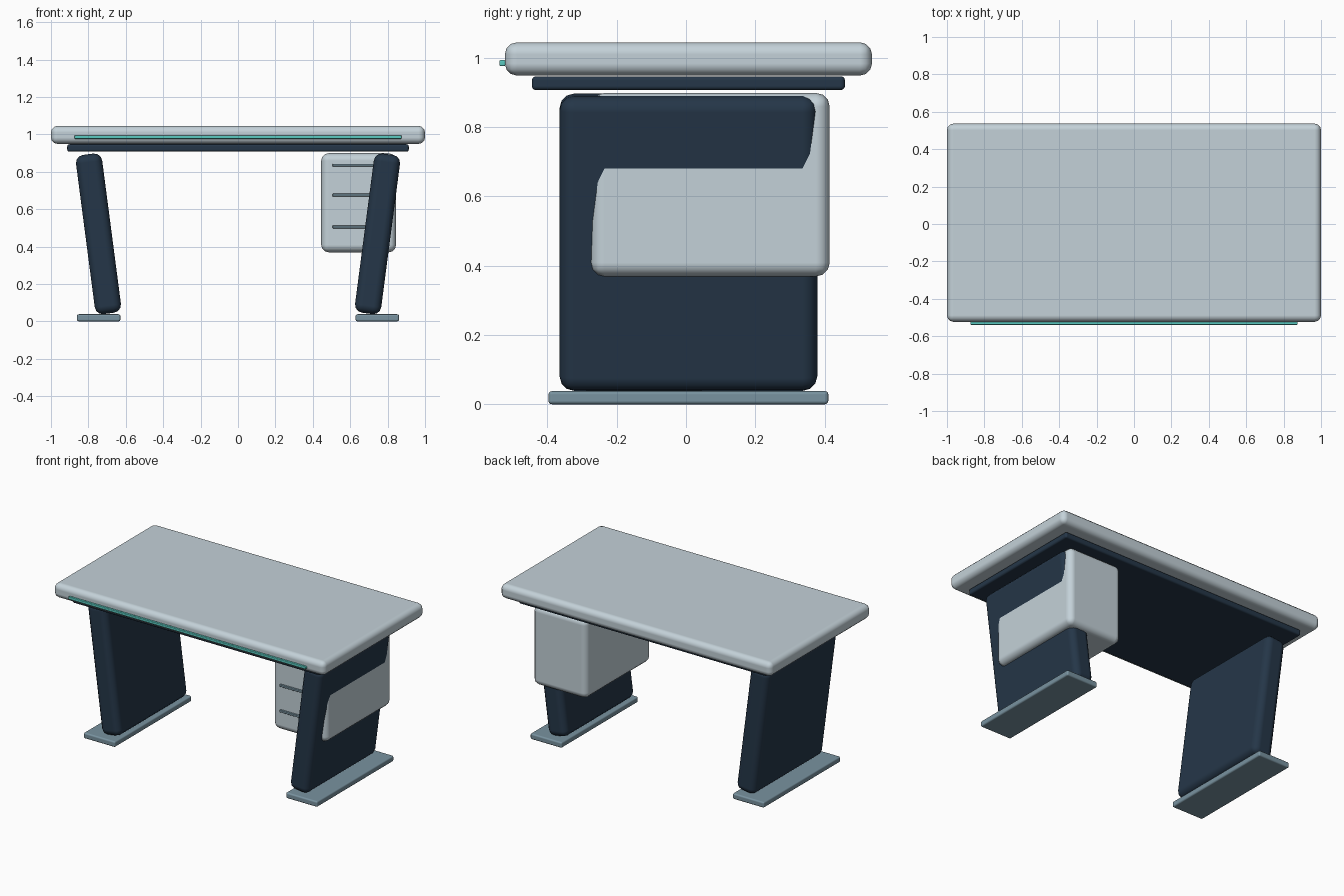
import bpy

cube = bpy.data.objects.get("Cube")
if cube:
    bpy.data.objects.remove(cube, do_unlink=True)


def material(name, rgb):
    m = bpy.data.materials.new(name)
    m.use_nodes = True
    m.diffuse_color = (*rgb, 1)
    m.node_tree.nodes["Principled BSDF"].inputs["Base Color"].default_value = (*rgb, 1)
    return m


pale = material("pale grey", (0.55, 0.64, 0.69))
navy = material("dark navy", (0.018, 0.037, 0.065))
slate = material("slate blue grey", (0.19, 0.29, 0.35))
teal = material("teal", (0.10, 0.58, 0.52))


def rounded_box(name, centre, size, radius, mat, tilt=0, segments=3):
    """Box with softened edges, optionally leaning sideways."""
    bpy.ops.mesh.primitive_cube_add(size=1, location=centre)
    ob = bpy.context.object
    ob.name = name
    ob.scale = size
    bpy.ops.object.transform_apply(location=False, rotation=False, scale=True)
    ob.rotation_euler.y = tilt
    ob.data.materials.append(mat)
    bpy.ops.object.shade_smooth()
    bevel = ob.modifiers.new("soft_edges", "BEVEL")
    bevel.width = radius
    bevel.segments = segments
    bevel.harden_normals = True
    return ob


# Top with its supporting panel and front light strip
rounded_box("desktop", (0, 0.007, 0.997), (2, 1.06, 0.096), 0.035, pale)
rounded_box("under_panel", (0, 0.007, 0.927), (1.826, 0.904, 0.04), 0.012, navy)
rounded_box("light_strip", (0, -0.53, 0.985), (1.75, 0.018, 0.018), 0.005, teal, segments=2)

# Leaning slab legs on flat feet
for side, label in ((-1, "right"), (1, "left")):
    rounded_box(label + "_leg", (side * 0.746, 0.007, 0.468),
                (0.141, 0.744, 0.858), 0.042, navy, tilt=side * 0.13)
    rounded_box(label + "_foot", (side * 0.745, 0.007, 0.019),
                (0.232, 0.808, 0.038), 0.01, slate)

# Drawer unit with three slim pulls
rounded_box("drawer_unit", (0.645, 0.07, 0.634), (0.4, 0.69, 0.53), 0.04, pale)
for i, z in enumerate((0.835, 0.675, 0.505)):
    rounded_box(f"drawer_pull_{i + 1}", (0.645, -0.278, z),
                (0.28, 0.02, 0.015), 0.004, slate, segments=2)
